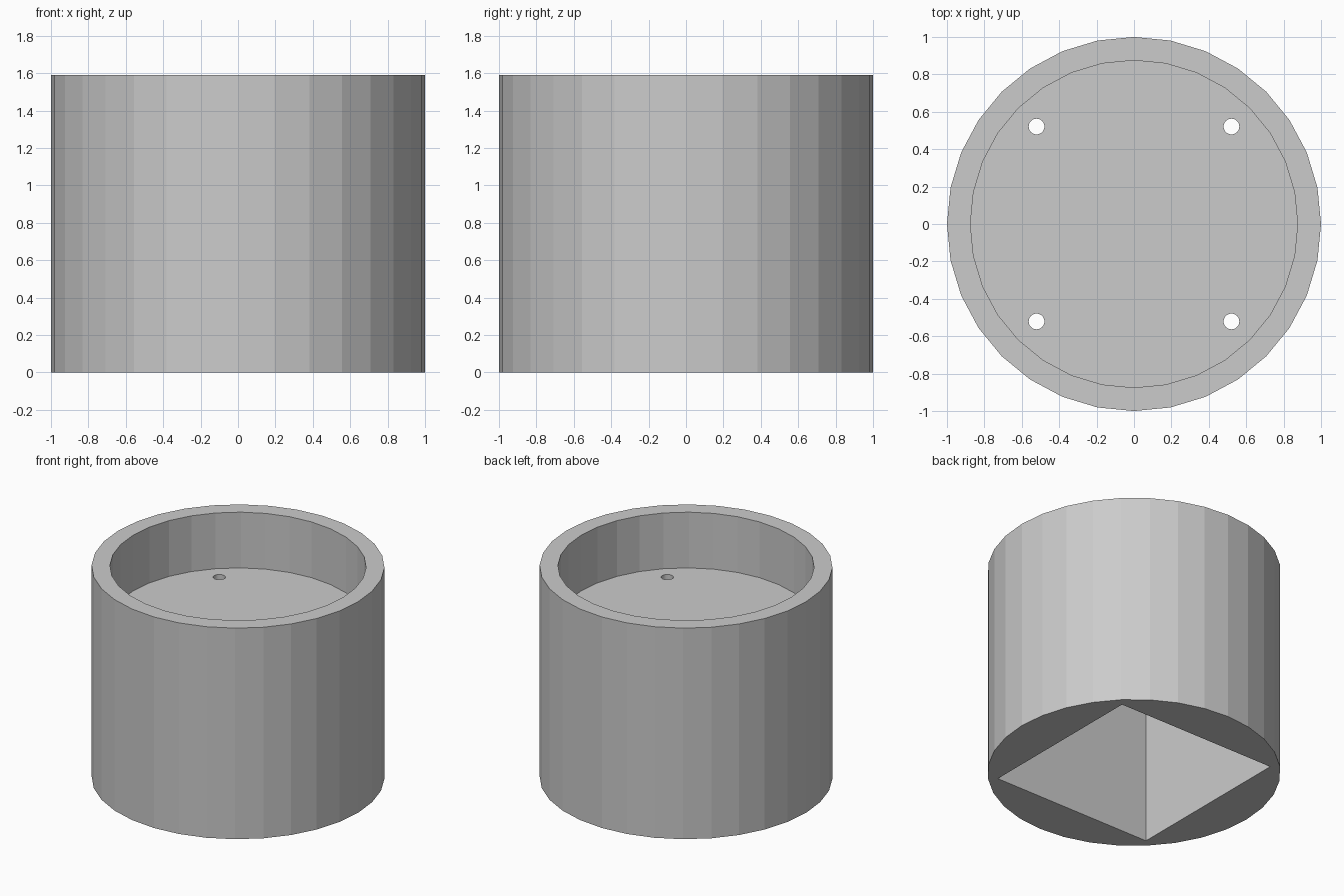
import bpy

if "Cube" in bpy.data.objects:
    bpy.data.objects.remove(bpy.data.objects["Cube"])

HEIGHT = 1.59
FLOOR_TOP = 1.17      # bottom of the round recess
FLOOR_BOTTOM = 1.085  # ceiling of the square pocket
HALF = 0.66           # half side of the square pocket
HOLE = 0.521          # screw hole offset from the axis


def cylinder(name, radius, z0, z1, x=0, y=0, sides=32):
    bpy.ops.mesh.primitive_cylinder_add(
        vertices=sides, radius=radius, depth=z1 - z0, location=(x, y, (z0 + z1) / 2))
    obj = bpy.context.object
    obj.name = name
    return obj


def cut(target, cutter):
    cutter.hide_render = True
    mod = target.modifiers.new("cut", 'BOOLEAN')
    mod.operation = 'DIFFERENCE'
    mod.solver = 'EXACT'
    mod.object = cutter
    bpy.context.view_layer.objects.active = target
    bpy.ops.object.modifier_apply(modifier=mod.name)
    bpy.data.objects.remove(cutter, do_unlink=True)


# Round outer body
housing = cylinder("round_housing", 1.0, 0, HEIGHT)

# Round recess in the top
cut(housing, cylinder("recess_cutter", 0.875, FLOOR_TOP, HEIGHT + 0.2))

# Square pocket in the underside
bpy.ops.mesh.primitive_cube_add(size=1, location=(0, 0, (FLOOR_BOTTOM - 0.2) / 2))
pocket = bpy.context.object
pocket.name = "pocket_cutter"
pocket.scale = (2 * HALF, 2 * HALF, FLOOR_BOTTOM + 0.2)
bpy.context.view_layer.update()
cut(housing, pocket)

# Four screw holes through the dividing floor
for sx in (-1, 1):
    for sy in (-1, 1):
        cut(housing, cylinder("hole_cutter", 0.042, FLOOR_BOTTOM - 0.1, FLOOR_TOP + 0.1,
                              sx * HOLE, sy * HOLE))
